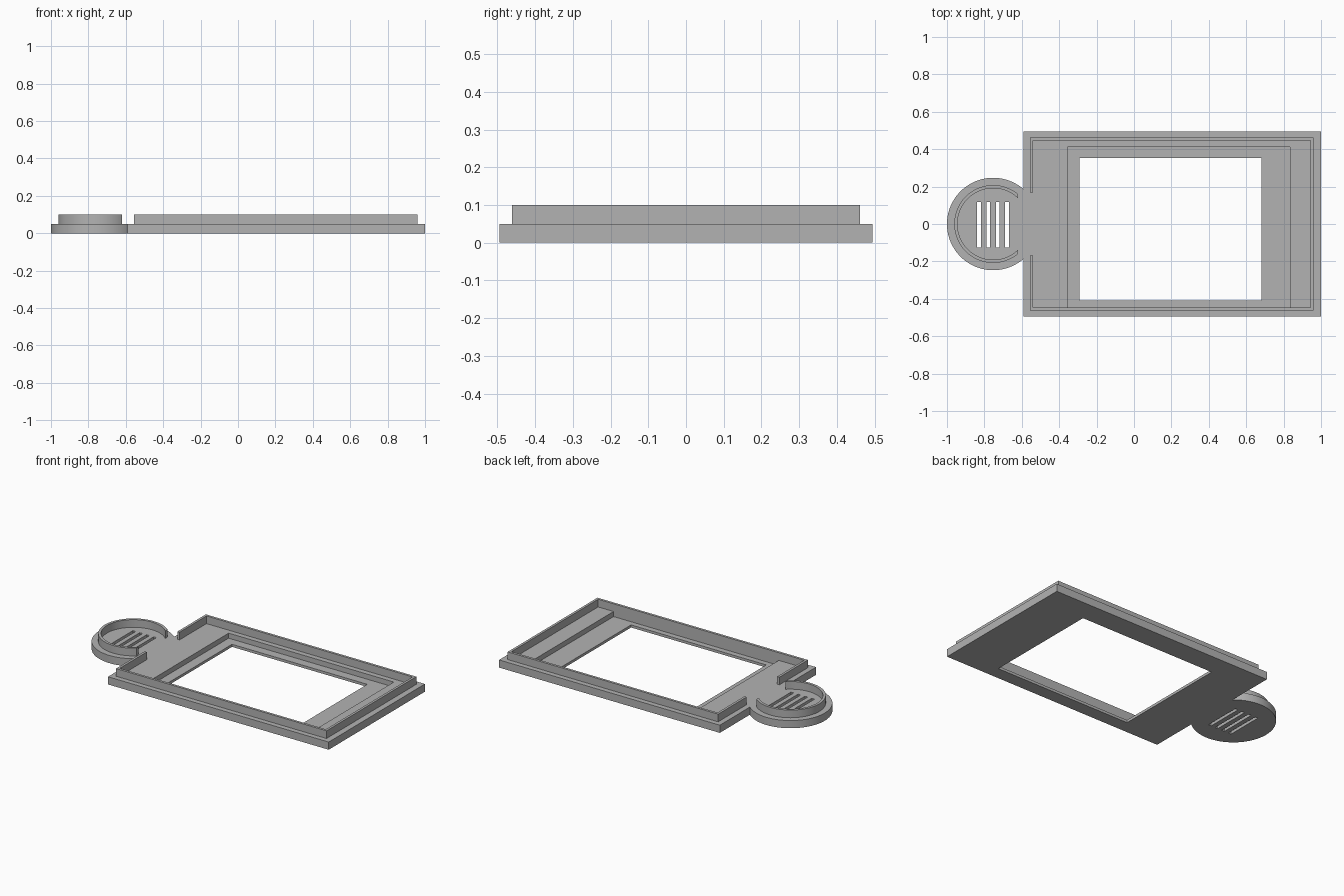
import bpy, bmesh, math

if "Cube" in bpy.data.objects:
    bpy.data.objects.remove(bpy.data.objects["Cube"], do_unlink=True)

grey = bpy.data.materials.new("plain grey")
grey.use_nodes = True
COLOUR = (0.45, 0.45, 0.45, 1)
grey.diffuse_color = COLOUR
grey.node_tree.nodes["Principled BSDF"].inputs["Base Color"].default_value = COLOUR

# Main heights and plan dimensions
BASE, TOP, FLOOR = 0.05, 0.1, 0.017
LEFT, RIGHT, HALF = -0.59, 1.0, 0.495
DISC_X, DISC_R = -0.753, 0.247
MOUTH_X = -0.62


def prism(name, outline, z0, z1):
    """Extrude a flat outline from z0 up to z1."""
    bm = bmesh.new()
    face = bm.faces.new([bm.verts.new((x, y, z0)) for x, y in outline])
    geom = bmesh.ops.extrude_face_region(bm, geom=[face])["geom"]
    bmesh.ops.translate(bm, vec=(0, 0, z1 - z0),
                        verts=[v for v in geom if isinstance(v, bmesh.types.BMVert)])
    bmesh.ops.recalc_face_normals(bm, faces=bm.faces)
    mesh = bpy.data.meshes.new(name)
    bm.to_mesh(mesh)
    bm.free()
    mesh.materials.append(grey)
    obj = bpy.data.objects.new(name, mesh)
    bpy.context.collection.objects.link(obj)
    return obj


def rect(x0, x1, y0, y1):
    return [(x0, y0), (x1, y0), (x1, y1), (x0, y1)]


def open_arc(radius, stop_x, steps=80):
    """Arc around the disc centre, open where it passes stop_x."""
    a = math.acos((stop_x - DISC_X) / radius)
    sweep = 2 * math.pi - 2 * a
    return [(DISC_X + radius * math.cos(a + sweep * i / steps),
             radius * math.sin(a + sweep * i / steps)) for i in range(steps + 1)]


def open_frame(x0, x1, half, gap):
    """Rectangular path with a gap in its x0 side."""
    return [(x0, gap), (x0, half), (x1, half), (x1, -half), (x0, -half), (x0, -gap)]


def cut(target, outline, z0, z1):
    cutter = prism("cutter", outline, z0, z1)
    cutter.hide_render = True
    mod = target.modifiers.new("cut", 'BOOLEAN')
    mod.operation, mod.solver, mod.object = 'DIFFERENCE', 'EXACT', cutter
    bpy.context.view_layer.objects.active = target
    bpy.ops.object.modifier_apply(modifier=mod.name)
    bpy.data.objects.remove(cutter, do_unlink=True)


def smooth(obj):
    bpy.ops.object.select_all(action='DESELECT')
    obj.select_set(True)
    bpy.context.view_layer.objects.active = obj
    bpy.ops.object.shade_smooth_by_angle(angle=math.radians(30))


# Base plate with its round end in one outline
outline = [(LEFT, HALF), (RIGHT, HALF), (RIGHT, -HALF), (LEFT, -HALF)]
base = prism("base_plate", outline + open_arc(DISC_R, LEFT)[::-1], 0, BASE)

# Recess, window and vent slots
cut(base, rect(-0.356, 0.834, -0.446, 0.412), FLOOR, TOP)
cut(base, rect(-0.291, 0.683, -0.41, 0.354), -0.1, TOP)
for i in range(4):
    x = -0.829 + 0.05 * i
    cut(base, rect(x - 0.01, x + 0.01, -0.125, 0.117), -0.1, TOP)
smooth(base)

# Raised wall around the rectangle, open toward the round end
prism("frame_wall",
      open_frame(-0.555, 0.961, 0.462, 0.168)
      + open_frame(-0.539, 0.945, 0.446, 0.168)[::-1], BASE, TOP)

# Raised wall around the round end, open toward the frame
ring = prism("ring_wall",
             open_arc(0.208, MOUTH_X) + open_arc(0.191, MOUTH_X)[::-1], BASE, TOP)
smooth(ring)
